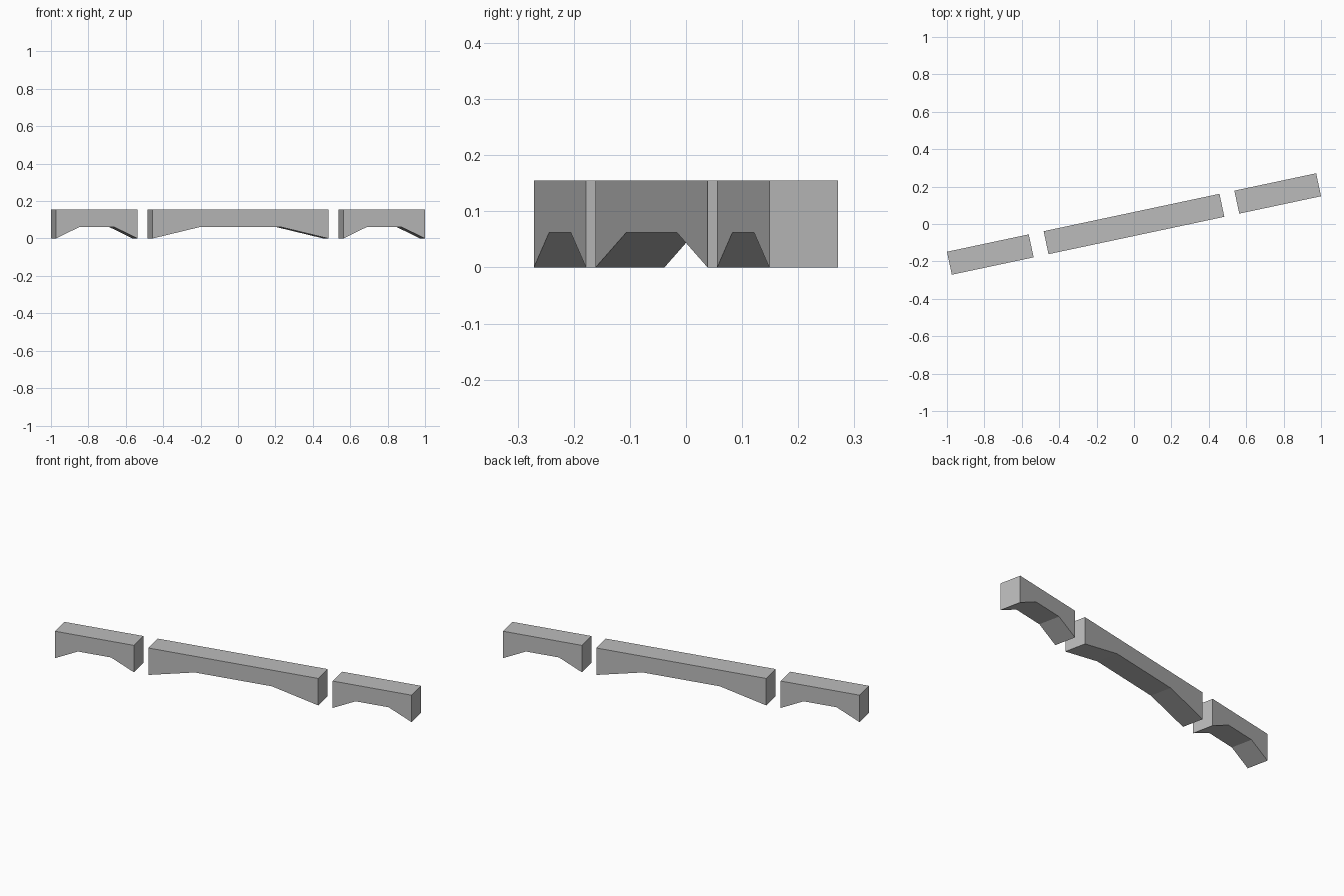
import bpy, bmesh
from math import radians
from mathutils import Matrix

cube = bpy.data.objects.get("Cube")
if cube:
    bpy.data.objects.remove(cube, do_unlink=True)

HEIGHT, ARCH, DEPTH = 0.155, 0.062, 0.1255
TURN = Matrix.Rotation(radians(12), 4, 'Z')

stone = bpy.data.materials.new("stone_grey")
stone.use_nodes = True
colour = (0.5, 0.5, 0.5, 1)
stone.diffuse_color = colour
stone.node_tree.nodes["Principled BSDF"].inputs["Base Color"].default_value = colour


def arched_beam(name, centre, length, slope):
    """Extrude a beam profile whose underside rises to a flat-topped arch."""
    h = length / 2
    profile = [(-h, 0), (slope - h, ARCH), (h - slope, ARCH), (h, 0),
               (h, HEIGHT), (-h, HEIGHT)]
    bm = bmesh.new()
    front = bm.faces.new([bm.verts.new((centre + x, -DEPTH / 2, z)) for x, z in profile])
    side = bmesh.ops.extrude_face_region(bm, geom=[front], use_keep_orig=True)
    moved = [g for g in side["geom"] if isinstance(g, bmesh.types.BMVert)]
    bmesh.ops.translate(bm, verts=moved, vec=(0, DEPTH, 0))
    bmesh.ops.recalc_face_normals(bm, faces=bm.faces)
    bm.transform(TURN)
    mesh = bpy.data.meshes.new(name)
    bm.to_mesh(mesh)
    bm.free()
    mesh.materials.append(stone)
    obj = bpy.data.objects.new(name, mesh)
    bpy.context.collection.objects.link(obj)


# Long middle span with a short span beyond each end, all in one slanted line
arched_beam("middle_span", 0, 0.961, 0.262)
for name, side in (("right_span", -1), ("left_span", 1)):
    arched_beam(name, side * 0.7855, 0.447, 0.13)
